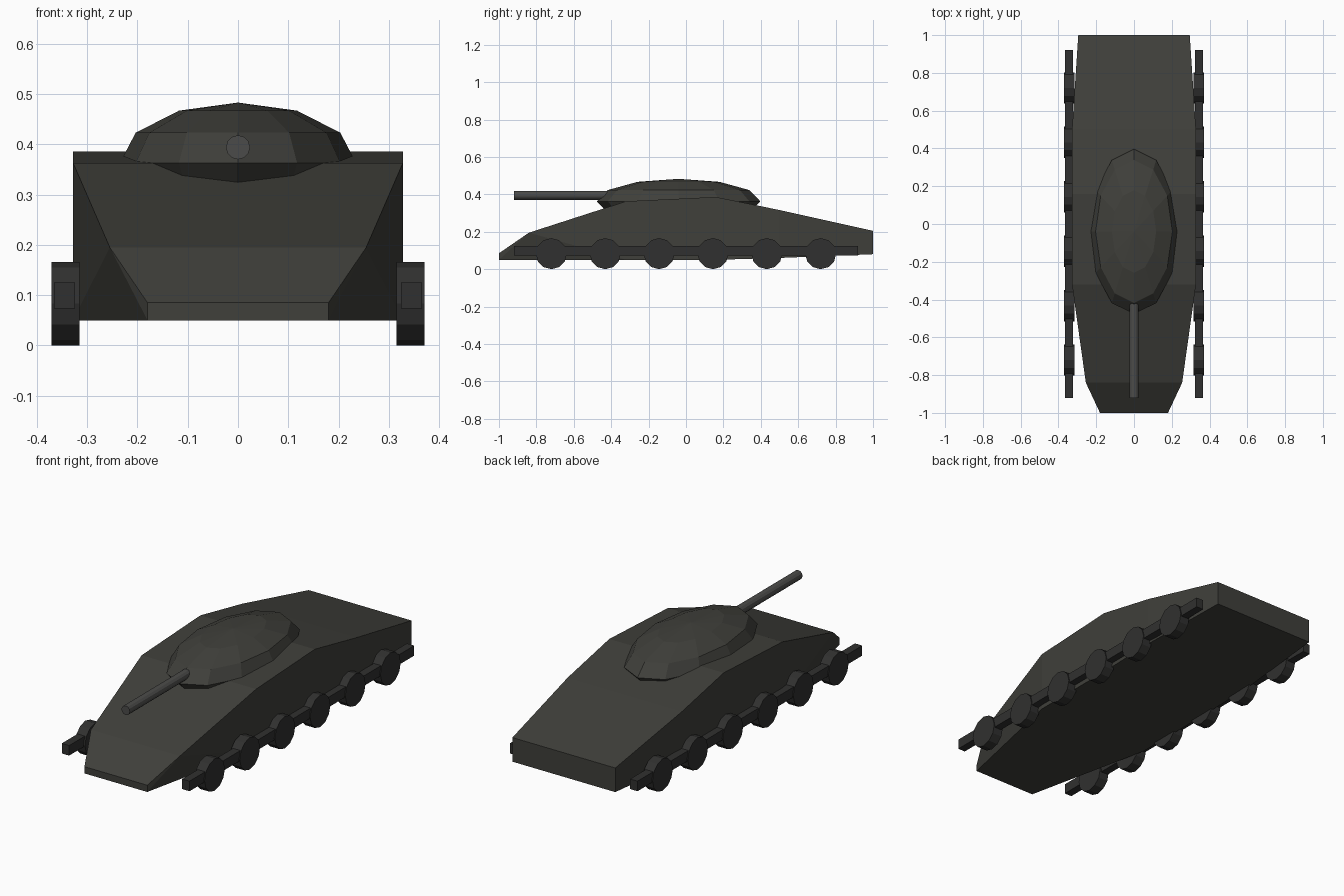
import bpy, bmesh, math
from mathutils import Matrix

if "Cube" in bpy.data.objects:
    bpy.data.objects.remove(bpy.data.objects["Cube"])


def material(name, rgb):
    m = bpy.data.materials.new(name)
    m.diffuse_color = (*rgb, 1)
    m.use_nodes = True
    m.node_tree.nodes["Principled BSDF"].inputs["Base Color"].default_value = m.diffuse_color
    return m


armour = material("armour", (0.05, 0.05, 0.043))
rubber = material("rubber", (0.03, 0.03, 0.029))
steel = material("steel", (0.07, 0.07, 0.067))


def finish(name, bm, mat):
    bmesh.ops.recalc_face_normals(bm, faces=bm.faces)
    me = bpy.data.meshes.new(name)
    bm.to_mesh(me)
    bm.free()
    me.materials.append(mat)
    ob = bpy.data.objects.new(name, me)
    bpy.context.collection.objects.link(ob)
    return ob


def cylinder(name, radius, depth, centre, axis, mat, sides=12):
    bm = bmesh.new()
    rot = Matrix.Rotation(math.pi / 2, 4, axis)
    bmesh.ops.create_cone(bm, cap_ends=True, segments=sides, radius1=radius, radius2=radius,
                          depth=depth, matrix=Matrix.Translation(centre) @ rot)
    return finish(name, bm, mat)


# Hull: convex shell around stations of (half width, y, bottom z, top z)
stations = [(0.18, -1.0, 0.05, 0.085), (0.255, -0.84, None, 0.195),
            (0.328, -0.32, 0.05, 0.363), (0.328, 0.16, 0.05, 0.386),
            (0.328, 0.5, 0.06, 0.316), (0.295, 1.0, 0.08, 0.205)]
bm = bmesh.new()
for w, y, low, high in stations:
    for z in (low, high):
        if z is not None:
            for x in (-w, w):
                bm.verts.new((x, y, z))
bmesh.ops.convex_hull(bm, input=bm.verts)
bmesh.ops.dissolve_limit(bm, angle_limit=math.radians(0.5), verts=bm.verts, edges=bm.edges)
finish("hull", bm, armour)

# Turret: flattened low-poly dome sunk into the hull roof
bm = bmesh.new()
bmesh.ops.create_uvsphere(bm, u_segments=12, v_segments=6, radius=1,
                          matrix=Matrix.Translation((0, -0.04, 0.363)) @ Matrix.Diagonal((0.235, 0.437, 0.12, 1)))
finish("turret", bm, armour)

# Gun barrel
cylinder("gun_barrel", 0.024, 0.62, (0, -0.61, 0.394), 'X', steel)

# Running gear on both sides
for side, s in (("left", -1), ("right", 1)):
    bm = bmesh.new()
    bmesh.ops.create_cube(bm, size=1, matrix=Matrix.Translation((s * 0.345, 0, 0.099))
                          @ Matrix.Diagonal((0.042, 1.84, 0.052, 1)))
    finish(f"track_beam_{side}", bm, rubber)
    for i in range(6):
        cylinder(f"road_wheel_{side}_{i + 1}", 0.083, 0.055,
                 (s * 0.343, -0.72 + 0.288 * i, 0.083), 'Y', rubber)
